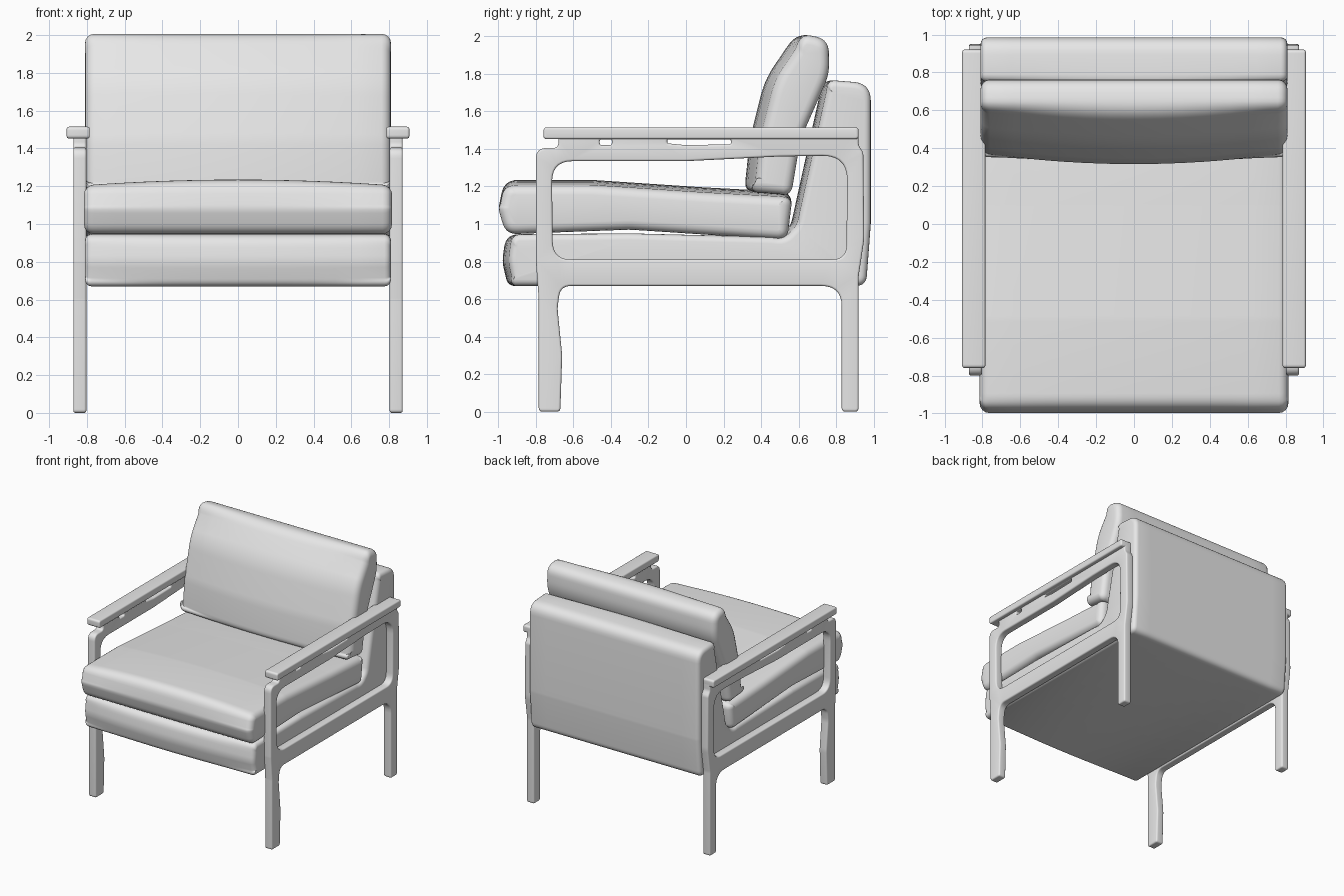
import bpy, bmesh, math
from mathutils import Vector

if "Cube" in bpy.data.objects:
    bpy.data.objects.remove(bpy.data.objects["Cube"])

grey = bpy.data.materials.new("light grey")
grey.use_nodes = True
grey.diffuse_color = (0.8, 0.8, 0.8, 1)
grey.node_tree.nodes["Principled BSDF"].inputs["Base Color"].default_value = (0.8, 0.8, 0.8, 1)


def rounded(corners, steps=7):
    """Turn (y, z, radius) corners into a closed outline with rounded corners."""
    out = []
    for i, (y, z, r) in enumerate(corners):
        p = Vector((y, z))
        a = Vector(corners[i - 1][:2]) - p
        b = Vector(corners[(i + 1) % len(corners)][:2]) - p
        t = min(r / math.tan(a.angle(b) / 2), 0.48 * a.length, 0.48 * b.length)
        start, end = p + a.normalized() * t, p + b.normalized() * t
        for k in range(steps + 1):
            f = k / steps
            out.append(start * (1 - f) ** 2 + p * 2 * f * (1 - f) + end * f * f)
    return out


def with_normals(points, hole):
    """Pair each outline point with the direction leading out of the solid."""
    area = sum(points[i - 1].cross(p) for i, p in enumerate(points))
    if (area > 0) == hole:
        points = points[::-1]
    pairs = []
    for i, p in enumerate(points):
        t = (points[(i + 1) % len(points)] - points[i - 1]).normalized()
        pairs.append((p, Vector((t.y, -t.x))))
    return pairs


def solid(name, outline, x0, x1, edge, holes=(), crown=0, toward=(0, 1), steps=4):
    """Extrude a side profile along x with rounded rims and an optional crown."""
    mid, half = (x0 + x1) / 2, (x1 - x0) / 2
    sections = []
    for k in range(steps + 1):
        a = math.pi / 2 * k / steps
        sections.append((-half + edge * (1 - math.sin(a)), edge * (1 - math.cos(a))))
    sections = [(x, d) for x, d in reversed(sections)]
    if crown:
        inner = half - edge
        sections += [(inner * (k / 6 - 1), 0) for k in range(1, 12)]
    # rims run from the full inset at the end face to none at the side wall
    rim = [(-half + edge * (1 - math.cos(math.pi / 2 * k / steps)),
            edge * (1 - math.sin(math.pi / 2 * k / steps))) for k in range(steps + 1)]
    middle = sections[steps + 1:]
    sections = rim + middle + [(-x, d) for x, d in reversed(rim)]

    bm = bmesh.new()
    toward = Vector(toward)
    caps = ([], [])
    loops = [with_normals(rounded(outline), False)]
    loops += [with_normals(rounded(h), True) for h in holes]
    for loop in loops:
        rings = []
        for x, inset in sections:
            ring = []
            for p, n in loop:
                q = p - n * (inset + crown * max(0, n.dot(toward)) * (x / half) ** 2)
                ring.append(bm.verts.new((mid + x, q.x, q.y)))
            rings.append(ring)
        for ra, rb in zip(rings, rings[1:]):
            for i in range(len(ra)):
                bm.faces.new((ra[i - 1], ra[i], rb[i], rb[i - 1]))
        for cap, ring in zip(caps, (rings[0], rings[-1])):
            cap += [bm.edges.get((ring[i - 1], ring[i])) for i in range(len(ring))]
    for cap in caps:
        bmesh.ops.triangle_fill(bm, edges=cap, use_beauty=True)
    bmesh.ops.recalc_face_normals(bm, faces=bm.faces)
    mesh = bpy.data.meshes.new(name)
    bm.to_mesh(mesh)
    bm.free()
    mesh.shade_smooth()
    mesh.set_sharp_from_angle(angle=math.radians(40))
    mesh.materials.append(grey)
    obj = bpy.data.objects.new(name, mesh)
    bpy.context.collection.objects.link(obj)
    return obj


# Upholstered body: seat base and back in one L-shaped profile
solid("seat_base_and_back", [
    (-0.95, 0.67, 0.05), (0.96, 0.67, 0.06), (0.985, 1.0, 0.3), (0.985, 1.75, 0.1),
    (0.73, 1.77, 0.07), (0.56, 1.0, 0.1), (0.5, 0.93, 0.1), (-0.3, 0.95, 0.3),
    (-0.96, 0.945, 0.08), (-0.98, 0.8, 0.2)],
    -0.81, 0.81, 0.035, crown=0.035, toward=(-1, 0))

# Loose seat cushion
solid("seat_cushion", [
    (-0.96, 0.945, 0.08), (-0.3, 0.97, 0.5), (0.54, 0.915, 0.06), (0.57, 1.17, 0.07),
    (0.1, 1.195, 0.5), (-0.5, 1.235, 0.5), (-0.97, 1.235, 0.11), (-1.0, 1.08, 0.1)],
    -0.815, 0.815, 0.05, crown=0.03)

# Leaning back cushion
solid("back_cushion", [
    (0.31, 1.17, 0.06), (0.56, 1.15, 0.06), (0.61, 1.45, 0.5), (0.765, 1.8, 0.3),
    (0.76, 1.985, 0.09), (0.59, 2.02, 0.12), (0.42, 1.77, 0.5), (0.34, 1.45, 0.5)],
    -0.81, 0.81, 0.05, crown=0.06, toward=(-1, 0))

# Side frames (legs, rails and posts) and armrests, one pair per side
frame = [
    (-0.785, 0, 0.02), (-0.67, 0, 0.02), (-0.66, 0.3, 0.3), (-0.685, 0.55, 0.2),
    (-0.67, 0.67, 0.1), (0.83, 0.67, 0.11), (0.83, 0, 0.02), (0.92, 0, 0.02),
    (0.92, 0.72, 0.2), (0.95, 0.92, 0.3), (0.945, 1.38, 0.05), (0.92, 1.42, 0.05),
    (0.92, 1.48, 0.01), (-0.68, 1.48, 0.01), (-0.68, 1.405, 0.03),
    (-0.8, 1.405, 0.12), (-0.8, 0.8, 0.2), (-0.785, 0.6, 0.2)]
opening = [
    (-0.71, 0.81, 0.1), (0.855, 0.81, 0.08), (0.86, 1.365, 0.13),
    (0.5, 1.36, 0.3), (0.0, 1.335, 0.3), (-0.715, 1.335, 0.11)]
short_slot = [(-0.46, 1.42, 0.015), (-0.395, 1.42, 0.015),
              (-0.395, 1.45, 0.01), (-0.46, 1.45, 0.01)]
long_slot = [(-0.1, 1.43, 0.015), (0.0, 1.42, 0.1), (0.24, 1.425, 0.015),
             (0.24, 1.45, 0.01), (-0.1, 1.45, 0.01)]
armrest = [(-0.76, 1.452, 0.02), (0.92, 1.452, 0.02),
           (0.92, 1.515, 0.02), (-0.76, 1.515, 0.02)]

for side, s in (("left", 1), ("right", -1)):
    lo, hi = sorted((s * 0.803, s * 0.872))
    solid(side + "_frame", frame, lo, hi, 0.012, holes=(opening, short_slot, long_slot))
    lo, hi = sorted((s * 0.785, s * 0.907))
    solid(side + "_armrest", armrest, lo, hi, 0.012)
